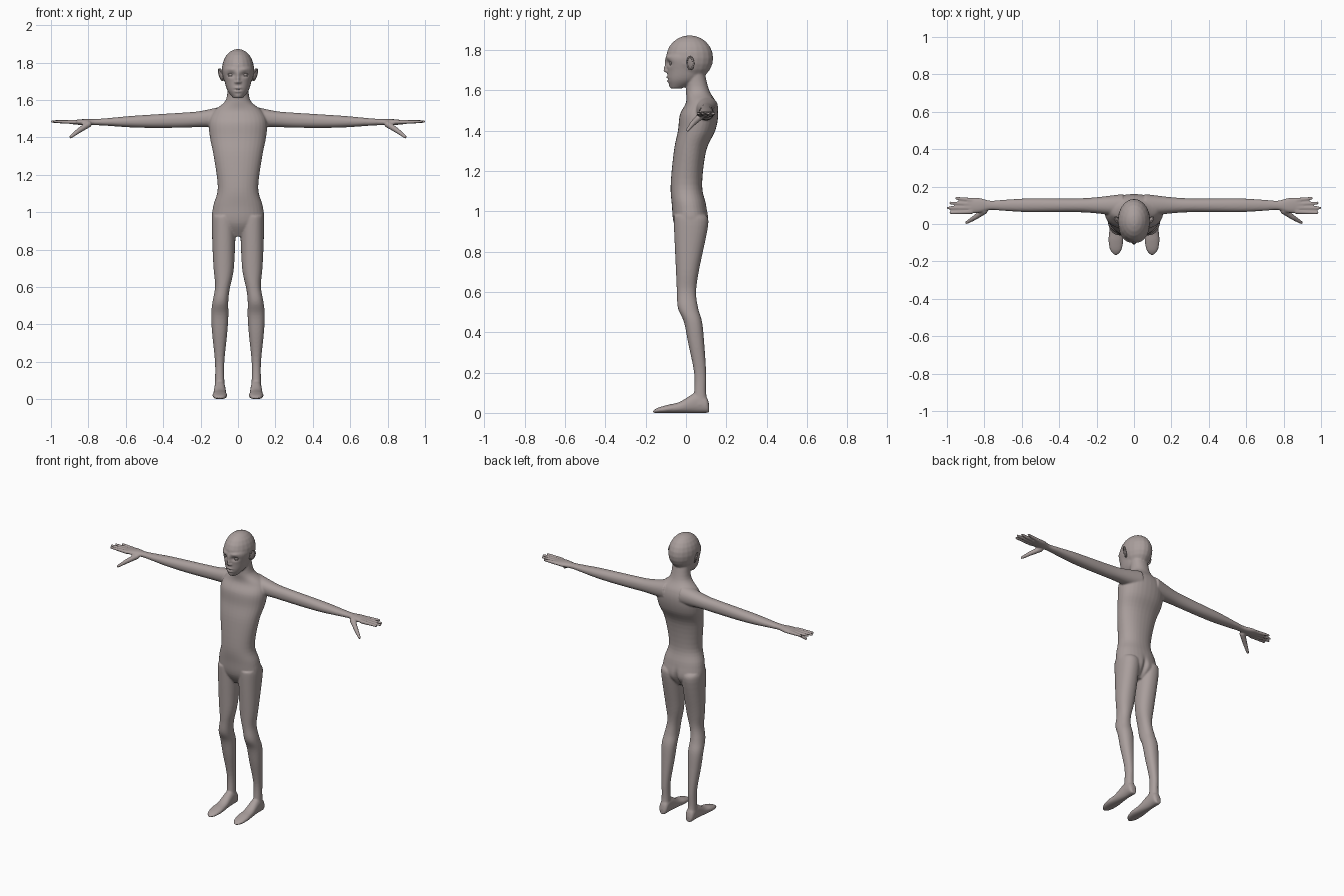
import bpy, bmesh, math
from mathutils import Vector, Matrix

cube = bpy.data.objects.get("Cube")
if cube:
    bpy.data.objects.remove(cube, do_unlink=True)

SKIN = (.4, .345, .335, 1)
skin_material = bpy.data.materials.new("warm grey skin")
skin_material.use_nodes = True
skin_material.diffuse_color = SKIN
skin_material.node_tree.nodes["Principled BSDF"].inputs["Base Color"].default_value = SKIN

SIDES = (1, -1)
EYE_HEIGHT = 1.735


def spline(rows, steps=5):
    """Catmull-Rom interpolation of a list of stations."""
    rows = [Vector(row) for row in rows]
    smooth = []
    for i, (start, end) in enumerate(zip(rows, rows[1:])):
        before = rows[max(i - 1, 0)]
        after = rows[min(i + 2, len(rows) - 1)]
        leave, arrive = (end - before) / 2, (after - start) / 2
        for k in range(steps):
            t = k / steps
            ease = t * t * (3 - 2 * t)
            smooth.append(start.lerp(end, ease) + leave * t * (1 - t) ** 2 - arrive * t * t * (1 - t))
    return smooth + [rows[-1]]


def superellipse(value, power=2.2):
    return math.copysign(abs(value) ** (2 / power), value)


def loft(bm, axis, rows, centre=lambda t: 0, side=1, segments=32):
    """Skin rounded sections; each row is position, half width, low edge, high edge."""
    rings = []
    for t, half, low, high in spline(rows):
        ring = []
        for k in range(segments):
            angle = math.tau * k / segments
            u = centre(t) + half * superellipse(math.cos(angle))
            v = (low + high) / 2 + (high - low) / 2 * superellipse(math.sin(angle))
            x, y, z = {"x": (t, u, v), "y": (u, t, v), "z": (u, v, t)}[axis]
            ring.append(bm.verts.new((x * side, y, z)))
        rings.append(ring)
    for lower, upper in zip(rings, rings[1:]):
        for k in range(segments):
            bm.faces.new((lower[k - 1], lower[k], upper[k], upper[k - 1]))
    bm.faces.new(rings[0])
    bm.faces.new(rings[-1])


def ball(bm, centre, size, turn=Matrix()):
    place = Matrix.Translation(centre) @ turn @ Matrix.Diagonal((*size, 1))
    bmesh.ops.create_uvsphere(bm, u_segments=20, v_segments=12, radius=1, matrix=place)


def tube(bm, points, radii):
    """Tapered round segments with ball joints."""
    points = [Vector(point) for point in points]
    for point, radius in zip(points, radii):
        ball(bm, point, (radius, radius, radius))
    for start, end, thick, thin in zip(points, points[1:], radii, radii[1:]):
        along = end - start
        place = Matrix.Translation((start + end) / 2) @ along.to_track_quat("Z", "Y").to_matrix().to_4x4()
        bmesh.ops.create_cone(bm, cap_ends=True, segments=12, radius1=thick, radius2=thin,
                              depth=along.length, matrix=place)


def rim(bm, centre, turn, wide, tall, thick, steps=16):
    """Raised oval edge, drawn in the side plane and then turned."""
    points = []
    for k in range(steps + 1):
        angle = math.tau * k / steps
        points.append(Vector(centre) + turn @ Vector((0, wide * math.cos(angle), tall * math.sin(angle))))
    tube(bm, points, [thick] * len(points))


def finish(bm, name):
    bmesh.ops.recalc_face_normals(bm, faces=bm.faces)
    mesh = bpy.data.meshes.new(name)
    bm.to_mesh(mesh)
    bm.free()
    mesh.materials.append(skin_material)
    mesh.shade_smooth()
    part = bpy.data.objects.new(name, mesh)
    bpy.context.collection.objects.link(part)
    return part


def leg_centre(z):
    """Thighs sit close together, shins stand further out."""
    return .076 + .022 / (1 + math.exp((z - .57) * 30))


def arm_height(x):
    """Arms drop gently from the shoulder."""
    return 1.48 + .04 * math.exp(-4 * x)


# Body sections
torso = [(.87, .06, -.02, .06), (.94, .135, -.06, .11), (1.03, .133, -.07, .1), (1.13, .108, -.076, .08),
         (1.3, .13, -.06, .1), (1.4, .15, -.04, .145), (1.48, .155, -.03, .16), (1.54, .13, 0, .15),
         (1.6, .065, 0, .115), (1.7, .055, 0, .09)]
face = [(1.61, .025, -.075, -.02), (1.65, .056, -.09, .06), (1.7, .072, -.093, .09),
        (1.76, .083, -.1, .1), (1.8, .07, -.08, .1)]
leg = [(.98, .06, -.06, .1), (.93, .064, -.06, .11), (.71, .055, -.05, .065), (.6, .04, -.045, .05),
       (.52, .042, -.04, .06), (.45, .046, -.01, .08), (.35, .04, .01, .09), (.2, .025, .04, .1),
       (.1, .025, .04, .1), (.04, .03, .03, .11)]
foot = [(y, half, 0, height) for y, half, height in (
    (.115, .015, .04), (.1, .028, .08), (.05, .03, .1), (-.03, .035, .055),
    (-.09, .039, .04), (-.14, .03, .025), (-.165, .008, .01))]
arm = [(x, half, arm_height(x) - thick, arm_height(x) + thick) for x, half, thick in (
    (.06, .06, .06), (.2, .043, .043), (.3, .037, .04), (.45, .037, .036), (.58, .036, .03),
    (.7, .029, .02), (.77, .025, .016), (.83, .04, .016), (.89, .04, .01))]

# One continuous skin: torso, head, limbs, hands and feet
bm = bmesh.new()
loft(bm, "z", torso)
loft(bm, "z", face)
ball(bm, (0, .018, 1.76), (.087, .117, .113))
for side in SIDES:
    loft(bm, "z", leg, leg_centre, side)
    loft(bm, "y", foot, lambda y: .097, side)
    loft(bm, "x", arm, lambda x: .1, side)
    # fingers, index to little
    for k, reach in enumerate((.98, .993, .98, .95)):
        knuckle = Vector((side * .87, .065 + .021 * k, 1.482))
        tip = Vector((side * reach, .06 + .026 * k, 1.485))
        tube(bm, [knuckle, knuckle.lerp(tip, .5), tip], (.012, .01, .008))
    # thumb
    tube(bm, [(side * .8, .07, 1.47), (side * .85, .035, 1.437), (side * .894, .008, 1.403)],
         (.018, .014, .009))
body = finish(bm, "body")
remesh = body.modifiers.new("skin", "REMESH")
remesh.mode = "VOXEL"
remesh.voxel_size = .005
relax = body.modifiers.new("relax", "SMOOTH")
relax.iterations = 5
depsgraph = bpy.context.evaluated_depsgraph_get()
body.data = bpy.data.meshes.new_from_object(body.evaluated_get(depsgraph))
body.modifiers.clear()
body.data.shade_smooth()

# Face sculpting: sideways and vertical offset from eye level, spreads, push (minus is outward)
sockets = (.036, 0, .02, .013, .013)
brows = (.038, .03, .022, .008, -.004)
nose_bridge = (0, 0, .01, .02, -.007)
nose_ridge = (0, -.028, .009, .015, -.015)
nose_tip = (0, -.04, .012, .007, -.01)
nostrils = (.013, -.04, .006, .006, -.007)
upper_lip = (0, -.07, .018, .005, -.007)
mouth_line = (0, -.08, .02, .003, .006)
lower_lip = (0, -.09, .015, .005, -.007)
chin = (0, -.115, .016, .01, -.004)
features = (sockets, brows, nose_bridge, nose_ridge, nose_tip, nostrils,
            upper_lip, mouth_line, lower_lip, chin)


def bell(offset, spread):
    return math.exp(-(offset / spread) ** 2)


for vertex in body.data.vertices:
    x, y, z = vertex.co
    if y < -.02 and z > 1.6:
        fade = min(1, (-.02 - y) / .03)
        for across, above, wide, tall, push in features:
            vertex.co.y += fade * push * bell(abs(x) - across, wide) * bell(z - EYE_HEIGHT - above, tall)
    # cleft at the back of the hips
    if y > .04:
        vertex.co.y -= .016 * bell(x, .014) * bell(z - .93, .05)
body.data.update()

# Eyes with raised lids
bm = bmesh.new()
for side in SIDES:
    ball(bm, (side * .037, -.069, EYE_HEIGHT), (.0135, .0135, .012))
    lid_turn = Matrix.Rotation(side * (math.pi / 2 + .25), 3, "Z")
    rim(bm, (side * .037, -.078, EYE_HEIGHT), lid_turn, .016, .009, .0025)
finish(bm, "eyes")

# Ears: a tilted shell with a raised rim
bm = bmesh.new()
for side in SIDES:
    tilt = Matrix.Rotation(side * .3, 3, "Y") @ Matrix.Rotation(side * -.55, 3, "Z")
    ear_centre = (side * .09, .022, EYE_HEIGHT)
    ball(bm, ear_centre, (.007, .018, .032), tilt.to_4x4())
    rim(bm, ear_centre, tilt, .017, .031, .005)
finish(bm, "ears")
